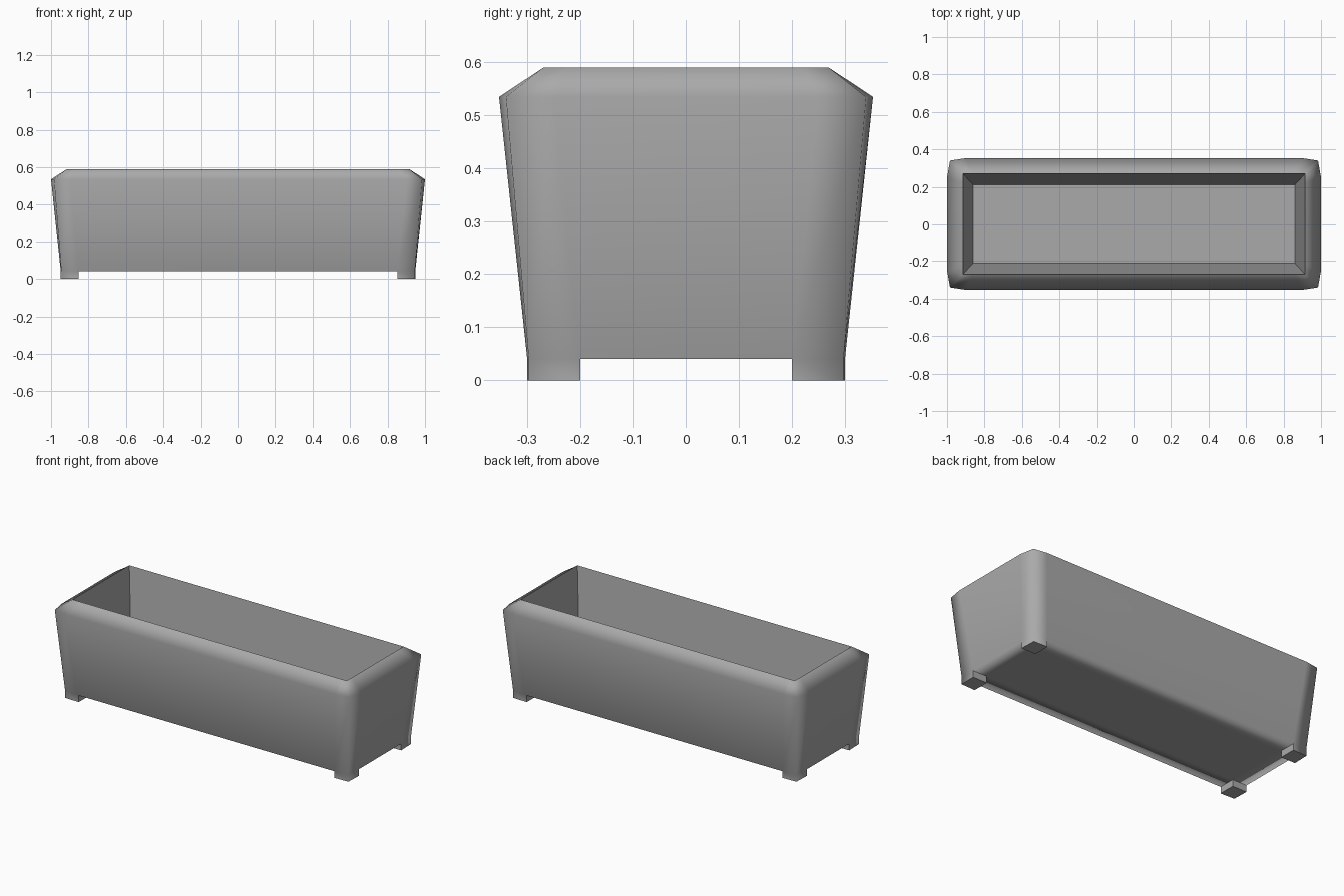
import bpy, bmesh

cube = bpy.data.objects.get("Cube")
if cube:
    bpy.data.objects.remove(cube, do_unlink=True)

grey = bpy.data.materials.new("grey_plaster")
grey.use_nodes = True
colour = (0.4, 0.4, 0.4, 1)
grey.diffuse_color = colour
grey.node_tree.nodes["Principled BSDF"].inputs["Base Color"].default_value = colour


def ring(bm, z, mid_x, mid_y, corner, end):
    """Rounded rectangle: three points per corner.
    mid_x, mid_y: limits of the straight sides; corner: corner point; end: outermost x, y."""
    quarter = [(end[0], mid_y), corner, (mid_x, end[1])]
    points = quarter + [(-x, y) for x, y in reversed(quarter)]
    points += [(-x, -y) for x, y in points]
    return [bm.verts.new((x, y, z)) for x, y in points]


def bridge(bm, a, b, smooth=False):
    n = len(a)
    for i in range(n):
        j = (i + 1) % n
        bm.faces.new((a[i], a[j], b[j], b[i])).smooth = smooth


bm = bmesh.new()

# Tapered walls, sloping rim and inner tub
base = ring(bm, 0.04, 0.853, 0.2, (0.945, 0.297), (0.948, 0.3))
shoulder = ring(bm, 0.535, 0.9, 0.25, (0.984, 0.34), (1.0, 0.353))
rim = ring(bm, 0.59, 0.86, 0.22, (0.915, 0.27), (0.915, 0.27))
floor = ring(bm, 0.08, 0.81, 0.165, (0.86, 0.21), (0.86, 0.21))
bridge(bm, base, shoulder, True)
bridge(bm, shoulder, rim, True)
bridge(bm, rim, floor)
bm.faces.new(floor)

# Underside: a centre panel and four border strips that blend into the walls
inner = [bm.verts.new((sx * 0.853, sy * 0.2, 0.04))
         for sx, sy in ((1, 1), (-1, 1), (-1, -1), (1, -1))]
bm.faces.new(inner).smooth = True
for k in range(4):
    n = (k + 1) % 4
    strip = (inner[k], base[3 * k + 2], base[(3 * k + 3) % 12], inner[n])
    bm.faces.new(strip).smooth = True

# Four short feet drawn straight down from the corners
for k in range(4):
    top = base[3 * k:3 * k + 3] + [inner[k]]
    sole = [bm.verts.new((v.co.x, v.co.y, 0)) for v in top]
    bm.faces.new(sole)
    for i in range(4):
        j = (i + 1) % 4
        side = bm.faces.new((top[i], top[j], sole[j], sole[i]))
        side.smooth = i < 2  # the two outer sides continue the walls

# Keep a crisp edge wherever a flat face is involved
bmesh.ops.recalc_face_normals(bm, faces=bm.faces[:])
for e in bm.edges:
    e.smooth = all(f.smooth for f in e.link_faces)

mesh = bpy.data.meshes.new("planter_body")
bm.to_mesh(mesh)
bm.free()
mesh.materials.append(grey)
body = bpy.data.objects.new("planter_body", mesh)
bpy.context.collection.objects.link(body)
weighted = body.modifiers.new("even_shading", "WEIGHTED_NORMAL")
weighted.keep_sharp = True
